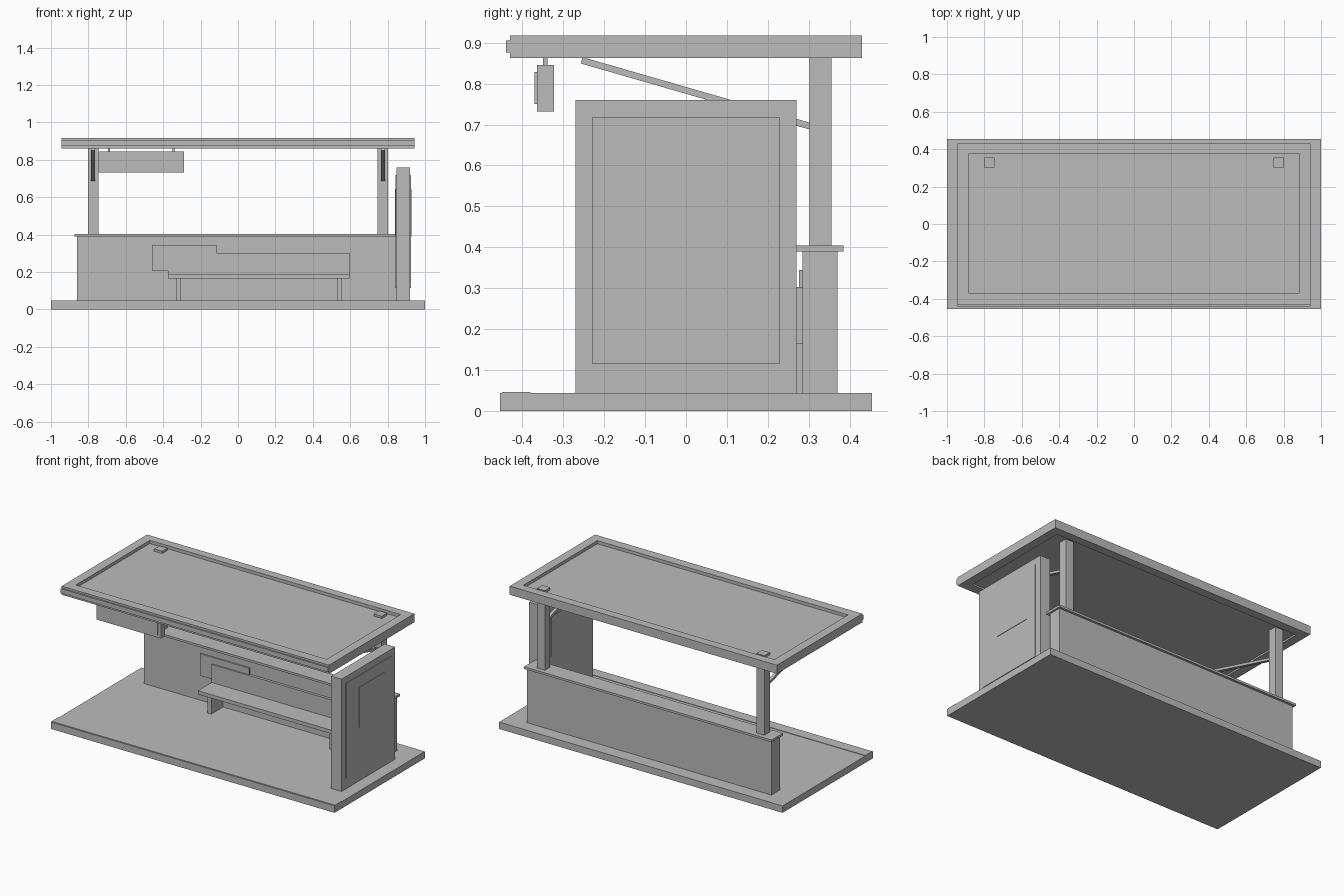
import bpy
import bmesh
import math

cube = bpy.data.objects.get("Cube")
if cube:
    bpy.data.objects.remove(cube, do_unlink=True)

grey = bpy.data.materials.new("plain grey")
grey.use_nodes = True
grey.diffuse_color = (0.5, 0.5, 0.5, 1)
grey.node_tree.nodes["Principled BSDF"].inputs["Base Color"].default_value = grey.diffuse_color


def finish(name, bm):
    bmesh.ops.recalc_face_normals(bm, faces=bm.faces)
    mesh = bpy.data.meshes.new(name)
    bm.to_mesh(mesh)
    bm.free()
    mesh.materials.append(grey)
    obj = bpy.data.objects.new(name, mesh)
    bpy.context.collection.objects.link(obj)
    return obj


def box(name, xs, ys, zs):
    """Box between the given ranges, with its origin at its middle."""
    ranges = (xs, ys, zs)
    bm = bmesh.new()
    bmesh.ops.create_cube(bm, size=1)
    bmesh.ops.scale(bm, vec=[b - a for a, b in ranges], verts=bm.verts)
    obj = finish(name, bm)
    obj.location = [(a + b) / 2 for a, b in ranges]
    return obj


def frame(name, outer, inner, zs):
    """Rectangular ring; outer and inner are (x0, x1, y0, y1)."""
    bm = bmesh.new()
    loops = []
    for (x0, x1, y0, y1), z in ((outer, zs[0]), (outer, zs[1]), (inner, zs[1]), (inner, zs[0])):
        corners = ((x0, y0), (x1, y0), (x1, y1), (x0, y1))
        loops.append([bm.verts.new((x, y, z)) for x, y in corners])
    for i, loop in enumerate(loops):
        after = loops[(i + 1) % 4]
        for j in range(4):
            k = (j + 1) % 4
            bm.faces.new((loop[j], loop[k], after[k], after[j]))
    return finish(name, bm)


# Ground slab and kerb strip
box("base_slab", (-1, 1), (-0.455, 0.455), (0, 0.044))
box("kerb_strip", (-1, 1), (-0.45, -0.38), (0.04, 0.047))

# Low back wall with its cap
box("back_wall", (-0.862, 0.862), (0.285, 0.37), (0.044, 0.39))
box("wall_cap", (-0.874, 0.874), (0.27, 0.385), (0.39, 0.404))

# Roof tray
frame("roof_frame", (-0.943, 0.943, -0.43, 0.43), (-0.885, 0.885, -0.37, 0.375), (0.862, 0.917))
box("roof_panel", (-0.885, 0.885), (-0.37, 0.375), (0.872, 0.897))
box("roof_front_lip", (-0.943, 0.943), (-0.44, -0.43), (0.876, 0.905))

# Posts and sloping braces on both sides
brace_start, brace_end = (-0.255, 0.857), (0.31, 0.694)
run = brace_end[0] - brace_start[0]
rise = brace_end[1] - brace_start[1]
half = math.hypot(run, rise) / 2
for side, sign in (("left", 1), ("right", -1)):
    x = sign * 0.775
    box(side + "_post", (x - 0.028, x + 0.028), (0.302, 0.356), (0.404, 0.912))
    brace = box(side + "_brace", (x - 0.01, x + 0.01), (-half, half), (-0.008, 0.008))
    brace.location = (x, brace_start[0] + run / 2, brace_start[1] + rise / 2)
    brace.rotation_euler.x = math.atan2(rise, run)

# End panel with thin display plates on both faces
box("end_panel", (0.847, 0.92), (-0.27, 0.27), (0.044, 0.76))
for name, face, out in (("outer", 0.92, 1), ("inner", 0.847, -1)):
    for part, ys, zs, depth in (
        ("display", (-0.228, 0.228), (0.115, 0.718), 0.004),
        ("poster", (-0.1, 0.155), (0.39, 0.645), 0.007),
    ):
        box(name + "_" + part, sorted((face, face + out * depth)), ys, zs)

# Bench
box("bench_seat", (-0.375, 0.595), (0.13, 0.285), (0.165, 0.188))
box("bench_backrest", (-0.375, 0.595), (0.268, 0.285), (0.188, 0.303))
for side, x in (("right", -0.317), ("left", 0.543)):
    box(side + "_bench_leg", (x - 0.013, x + 0.013), (0.165, 0.285), (0.044, 0.165))

# Notice plate on the wall behind the bench
box("wall_notice", (-0.46, -0.115), (0.276, 0.285), (0.205, 0.345))

# Hanging board with its screen and hangers
box("hanging_board", (-0.745, -0.29), (-0.364, -0.323), (0.732, 0.845))
box("board_screen", (-0.725, -0.31), (-0.37, -0.364), (0.75, 0.829))
for side, x in (("right", -0.69), ("left", -0.345)):
    box(side + "_board_hanger", (x - 0.005, x + 0.005), (-0.349, -0.339), (0.845, 0.873))
